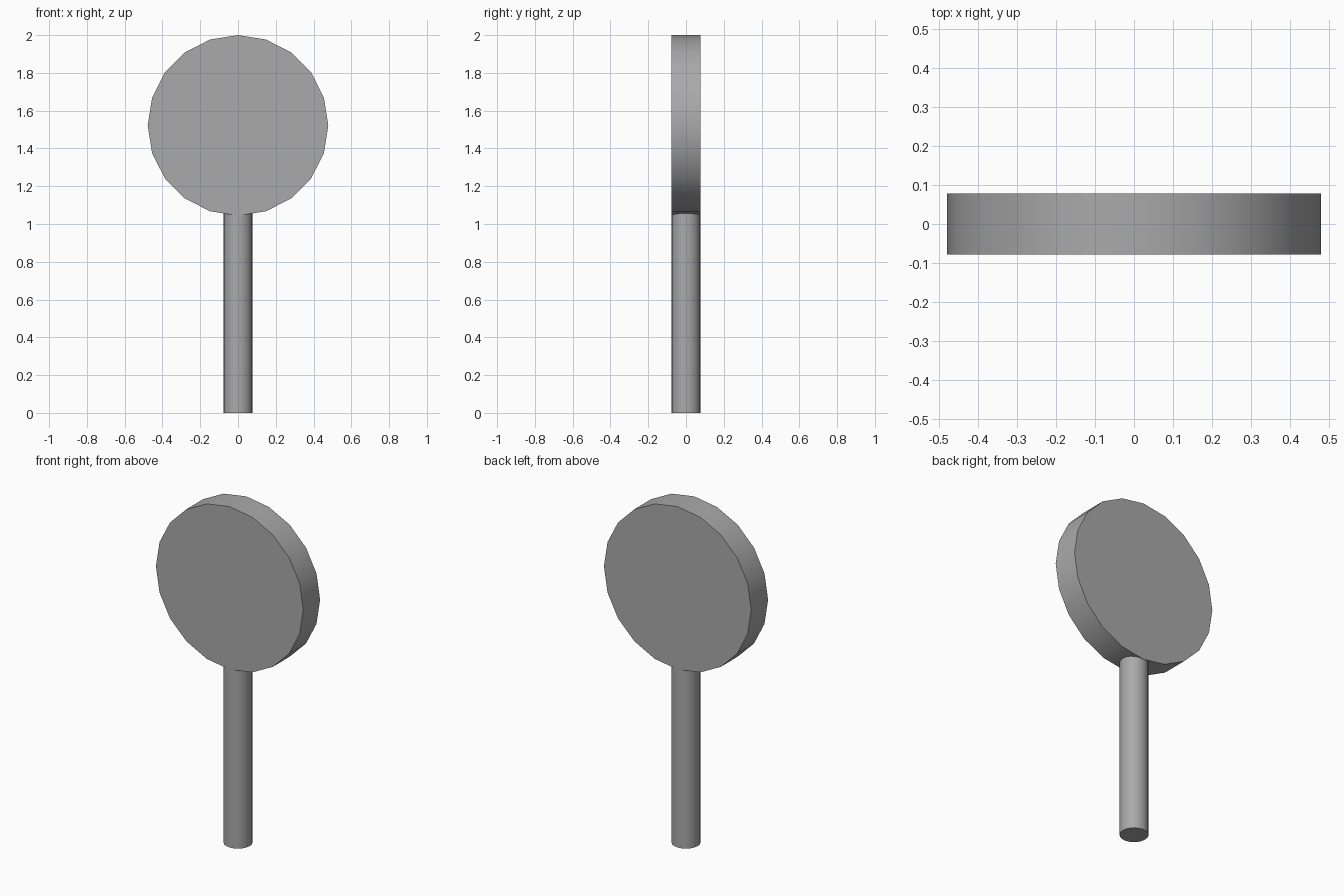
import bpy
import math

cube = bpy.data.objects.get("Cube")
if cube:
    bpy.data.objects.remove(cube, do_unlink=True)

# Single grey material
GREY = (0.4, 0.4, 0.4, 1)
grey = bpy.data.materials.new("plain grey")
grey.use_nodes = True
grey.diffuse_color = GREY
grey.node_tree.nodes["Principled BSDF"].inputs["Base Color"].default_value = GREY


def cylinder(name, sides, radius, depth, z, tilt=0.0):
    bpy.ops.mesh.primitive_cylinder_add(
        vertices=sides, radius=radius, depth=depth,
        location=(0, 0, z), rotation=(tilt, 0, 0))
    part = bpy.context.object
    part.name = name
    part.data.materials.append(grey)
    bpy.ops.object.transform_apply(location=False, rotation=True, scale=False)
    bpy.ops.object.shade_smooth_by_angle(angle=math.radians(30))
    return part


# Upright round stick
STICK_TOP = 1.06
cylinder("stick", 20, 0.077, STICK_TOP, STICK_TOP / 2)

# Flat round head standing on edge
HEAD_RADIUS = 0.478
cylinder("round_head", 20, HEAD_RADIUS, 0.156, 2 - HEAD_RADIUS, math.pi / 2)
